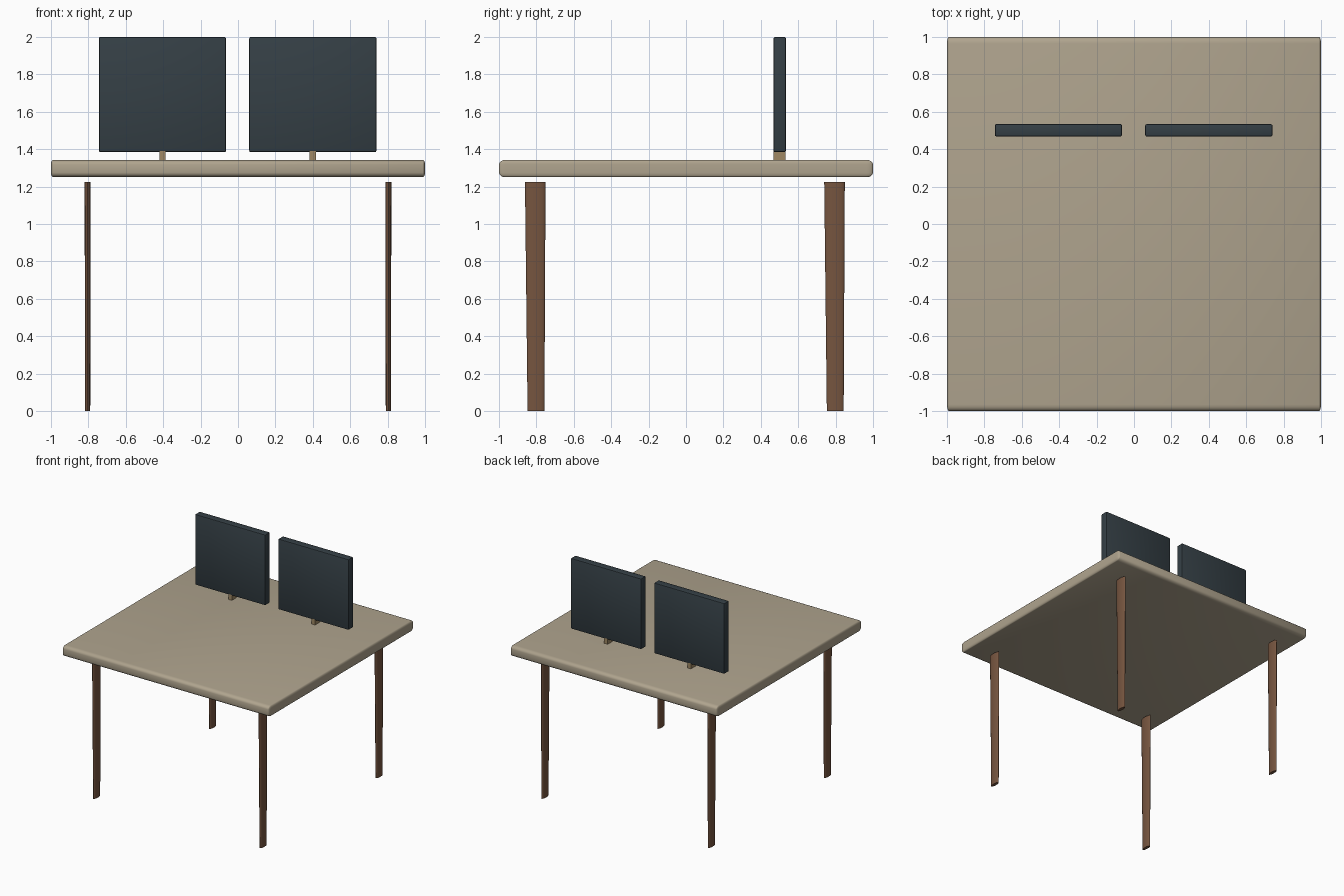
import bpy, bmesh, math
from mathutils import Vector

if "Cube" in bpy.data.objects:
    bpy.data.objects.remove(bpy.data.objects["Cube"])


def material(name, rgb):
    m = bpy.data.materials.new(name)
    m.diffuse_color = (*rgb, 1)
    m.use_nodes = True
    m.node_tree.nodes["Principled BSDF"].inputs["Base Color"].default_value = m.diffuse_color
    return m


top_mat = material("sand", (0.43, 0.37, 0.27))
leg_mat = material("wood", (0.18, 0.09, 0.05))
panel_mat = material("slate", (0.035, 0.05, 0.06))
foot_mat = material("tan", (0.35, 0.25, 0.13))


def finish(name, bm, mat):
    bmesh.ops.recalc_face_normals(bm, faces=bm.faces)
    me = bpy.data.meshes.new(name)
    bm.to_mesh(me)
    bm.free()
    me.materials.append(mat)
    ob = bpy.data.objects.new(name, me)
    bpy.context.collection.objects.link(ob)
    bpy.ops.object.select_all(action='DESELECT')
    bpy.context.view_layer.objects.active = ob
    ob.select_set(True)
    bpy.ops.object.shade_smooth_by_angle(angle=math.radians(35))
    return ob


def box(name, lo, hi, mat, radii=None, segments=3):
    """Box between two corners; radii give a separate edge rounding per axis."""
    lo, hi = Vector(lo), Vector(hi)
    r = Vector(radii or (1, 1, 1))
    bm = bmesh.new()
    bmesh.ops.create_cube(bm, size=1)
    for v in bm.verts:
        v.co = Vector([c * d / s for c, d, s in zip(v.co, hi - lo, r)])
    if radii:
        bmesh.ops.bevel(bm, geom=bm.edges[:], offset=1, segments=segments,
                        profile=0.5, affect='EDGES')
    for v in bm.verts:
        v.co = Vector([c * s for c, s in zip(v.co, r)]) + (lo + hi) / 2
    return finish(name, bm, mat)


def leg(name, x, y, sides=24):
    """Thin oval leg, slightly wider at the top."""
    bm = bmesh.new()
    rings = []
    for z, dy, rx, ry in ((0, -0.002, 0.014, 0.045), (1.225, -0.006, 0.016, 0.055)):
        rings.append([bm.verts.new((x + rx * math.cos(a), y + dy + ry * math.sin(a), z))
                      for a in (math.tau * i / sides for i in range(sides))])
    bm.faces.new(rings[0])
    bm.faces.new(rings[1])
    for i in range(sides):
        j = (i + 1) % sides
        bm.faces.new((rings[0][i], rings[0][j], rings[1][j], rings[1][i]))
    return finish(name, bm, leg_mat)


# Table top
box("table_top", (-1, -1, 1.25), (1, 1, 1.343), top_mat, (0.012, 0.035, 0.025), 4)

# Legs
for sx, side in ((-1, "left"), (1, "right")):
    for sy, end in ((-1, "front"), (1, "back")):
        leg(f"{end}_{side}_leg", sx * 0.804, sy * 0.8)

# Screens and their small stands
for cx, side in ((-0.404, "left"), (0.4, "right")):
    box(f"{side}_screen", (cx - 0.34, 0.468, 1.384), (cx + 0.34, 0.534, 2.0),
        panel_mat, (0.008, 0.008, 0.008), 2)
    box(f"{side}_stand", (cx - 0.017, 0.468, 1.335), (cx + 0.017, 0.533, 1.39), foot_mat)
